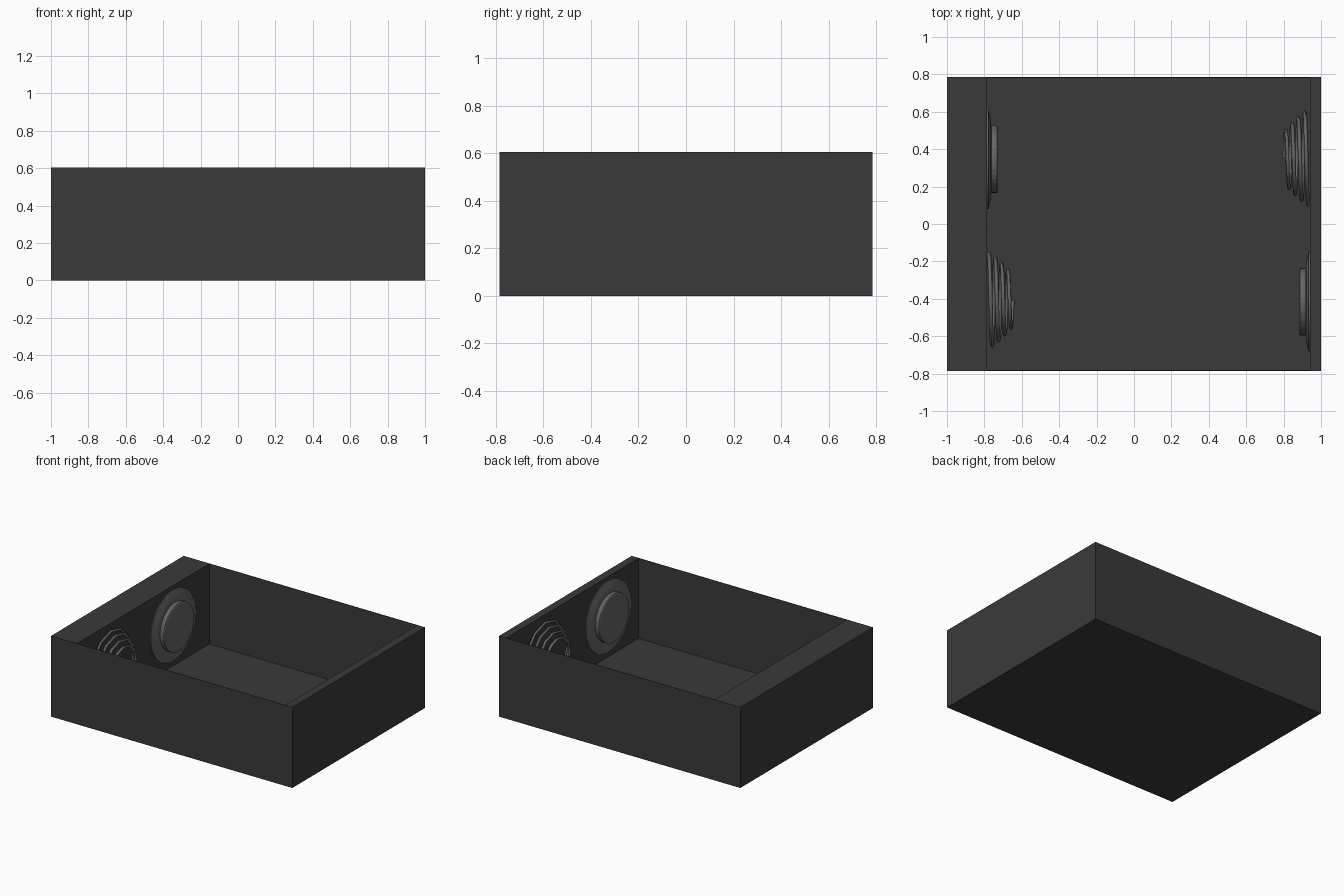
import bpy, bmesh, math
from mathutils import Vector

if "Cube" in bpy.data.objects:
    bpy.data.objects.remove(bpy.data.objects["Cube"])

def material(name, v):
    m = bpy.data.materials.new(name)
    m.diffuse_color = (v, v, v, 1)
    m.use_nodes = True
    m.node_tree.nodes["Principled BSDF"].inputs["Base Color"].default_value = m.diffuse_color
    return m

PLASTIC = material("dark_plastic", 0.042)
METAL = material("contact_metal", 0.13)

L, R, W, H, T = -0.785, 0.94, 0.785, 0.605, 0.004   # inner ends, half width, height, skin
ZC = 0.31                                           # height of contact axis

def add(name, bm, mat):
    bmesh.ops.recalc_face_normals(bm, faces=bm.faces)
    me = bpy.data.meshes.new(name)
    bm.to_mesh(me)
    bm.free()
    ob = bpy.data.objects.new(name, me)
    bpy.context.collection.objects.link(ob)
    me.materials.append(mat)
    return ob

def extrude_y(name, profile, y0, y1):
    bm = bmesh.new()
    f = bm.faces.new([bm.verts.new((x, y0, z)) for x, z in profile])
    g = bmesh.ops.extrude_face_region(bm, geom=[f])
    bmesh.ops.translate(bm, vec=(0, y1 - y0, 0),
                        verts=[v for v in g["geom"] if isinstance(v, bmesh.types.BMVert)])
    return add(name, bm, PLASTIC)

# Tray: U-shaped body with thick ends, closed by thin side walls
extrude_y("tray_body", [(-1, 0), (1, 0), (1, H), (R, H), (R, T), (L, T), (L, H), (-1, H)], -W + T, W - T)
rect = [(-1, 0), (1, 0), (1, H), (-1, H)]
extrude_y("front_wall", rect, -W, -W + T)
extrude_y("back_wall", rect, W - T, W)

# Button contact: shallow flange with raised disc, lathed around x
def button(name, x, y, d):
    profile = [(0, 0.267), (0.006, 0.267), (0.02, 0.215), (0.022, 0.18), (0.052, 0.18), (0.056, 0.174)]
    n = 40
    bm = bmesh.new()
    rings = [[bm.verts.new((x + d * o, y + r * math.cos(i * math.tau / n), ZC + r * math.sin(i * math.tau / n)))
              for i in range(n)] for o, r in profile]
    for a, b in zip(rings, rings[1:]):
        for i in range(n):
            j = (i + 1) % n
            bm.faces.new((a[i], a[j], b[j], b[i]))
    bm.faces.new(rings[-1])
    bm.faces.new(rings[0])
    add(name, bm, METAL)

# Spring contact: tapered low-poly helix of square wire
def spring(name, x, y, d):
    per, turns = 12, 3.75
    n = int(per * turns)
    cu = bpy.data.curves.new(name, 'CURVE')
    cu.dimensions = '3D'
    cu.bevel_depth = 0.011
    cu.bevel_resolution = 0
    cu.use_fill_caps = True
    sp = cu.splines.new('POLY')
    sp.points.add(n)
    for i, p in enumerate(sp.points):
        t = i / n
        r = 0.252 - 0.115 * t ** 1.2
        a = math.tau * i / per
        p.co = (x + d * (0.01 + 0.127 * t), y + d * r * math.cos(a), ZC + r * math.sin(a), 1)
    ob = bpy.data.objects.new(name, cu)
    bpy.context.collection.objects.link(ob)
    cu.materials.append(METAL)

button("left_button", L, 0.347, 1)
spring("left_spring", L, -0.41, 1)
button("right_button", R, -0.416, -1)
spring("right_spring", R, 0.355, -1)
